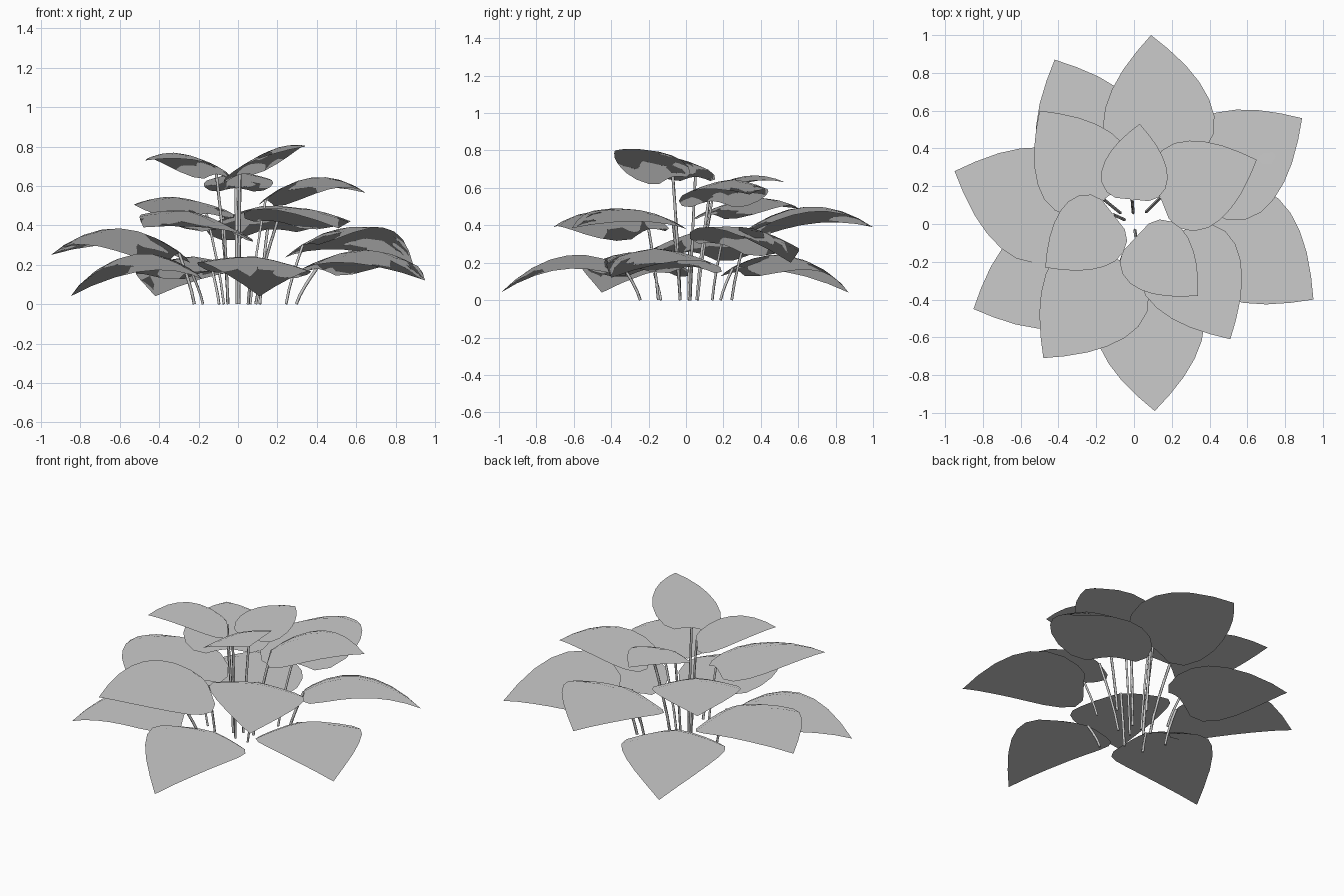
import bpy
from mathutils import Vector

cube = bpy.data.objects.get("Cube")
if cube:
    bpy.data.objects.remove(cube, do_unlink=True)


def flat_material(name, colour):
    mat = bpy.data.materials.new(name)
    mat.use_nodes = True
    mat.diffuse_color = colour
    mat.node_tree.nodes["Principled BSDF"].inputs["Base Color"].default_value = colour
    return mat


grey = flat_material("plain grey", (0.6, 0.6, 0.6, 1))

# Blade outline: position along the midrib, half width (both per unit length)
OUTLINE = [(0, 0.22), (0.06, 0.34), (0.18, 0.42), (0.32, 0.44), (0.46, 0.41),
           (0.6, 0.345), (0.74, 0.25), (0.88, 0.125), (1, 0)]
ACROSS = [-1, -0.67, -0.33, 0, 0.33, 0.67, 1]


def add_leaf(name, base, tip, mid_z, roll, droop):
    """Arched blade through base, mid height and tip, with drooping edges."""
    base, tip = Vector(base), Vector(tip)
    along = (tip - base).to_2d()
    length = along.length
    side = Vector((-along.y, along.x)) / length
    verts, faces = [], []
    n = len(ACROSS)
    for t, width in OUTLINE[:-1]:
        rib = base.to_2d() + along * t
        z = base.z * (1 - t) * (1 - 2 * t) + mid_z * 4 * t * (1 - t) + tip.z * t * (2 * t - 1)
        for u in ACROSS:
            off = u * width * length
            edge = droop * length * abs(u) ** 1.5 * width / 0.44
            p = rib + side * off
            verts.append((p.x, p.y, z + roll * off - edge))
    rows = len(OUTLINE) - 1
    for r in range(rows - 1):
        for c in range(n - 1):
            a = r * n + c
            faces.append((a, a + 1, a + n + 1, a + n))
    # Pointed end
    verts.append(tuple(tip))
    last = (rows - 1) * n
    faces += [(last + c, last + c + 1, rows * n) for c in range(n - 1)]
    mesh = bpy.data.meshes.new(name)
    mesh.from_pydata(verts, [], [f[::-1] for f in faces])
    mesh.materials.append(grey)
    mesh.shade_smooth()
    # Upright normals give the foliage even shading
    mesh.normals_split_custom_set_from_vertices([(0, 0, 1)] * len(verts))
    bpy.context.collection.objects.link(bpy.data.objects.new(name, mesh))


def add_stem(name, base):
    """Thin stalk rising from the ground to the blade base."""
    x, y, z = base
    spread = 0.74 if z < 0.4 else 0.45
    curve = bpy.data.curves.new(name, "CURVE")
    curve.dimensions = "3D"
    curve.bevel_depth = 0.008
    curve.bevel_resolution = 0
    curve.use_fill_caps = True
    spline = curve.splines.new("POLY")
    spline.points.add(4)
    for i, point in enumerate(spline.points):
        t = i / 4
        k = spread + (1 - spread) * t ** 1.25
        point.co = (x * k, y * k, z * t, 1)
    curve.materials.append(grey)
    bpy.context.collection.objects.link(bpy.data.objects.new(name, curve))


# Blades: base, tip, height at the middle of the midrib, sideways roll, edge droop
LEAVES = {
    "low_front": ((0.07, -0.33, 0.17), (0.11, -0.99, 0.04), 0.235, -0.08, 0.08),
    "low_right": ((-0.24, -0.18, 0.17), (-0.85, -0.45, 0.04), 0.25, 0, 0.13),
    "low_back": ((-0.13, 0.25, 0.17), (-0.42, 0.87, 0.04), 0.235, 0, 0.12),
    "low_left": ((0.4, 0.03, 0.18), (0.95, -0.4, 0.12), 0.275, 0, 0.1),
    "middle_right": ((-0.3, 0.02, 0.26), (-0.95, 0.28, 0.25), 0.385, 0, 0.14),
    "middle_left": ((0.33, 0.19, 0.3), (0.89, 0.56, 0.2), 0.38, -0.2, 0.08),
    "middle_back": ((0.15, 0.33, 0.38), (0.09, 1, 0.39), 0.5, -0.13, 0.1),
    "middle_front_right": ((-0.07, -0.2, 0.38), (-0.48, -0.71, 0.39), 0.475, -0.15, 0.1),
    "middle_front_left": ((0.2, -0.07, 0.42), (0.51, -0.61, 0.385), 0.485, -0.13, 0.06),
    "high_back_right": ((-0.16, 0.13, 0.46), (-0.5, 0.6, 0.49), 0.545, 0, 0.09),
    "high_left": ((0.14, 0.14, 0.53), (0.65, 0.34, 0.565), 0.645, 0, 0.12),
    "high_back": ((-0.01, 0.13, 0.59), (0.03, 0.53, 0.63), 0.665, 0, 0.09),
    "top_right": ((-0.11, 0.05, 0.66), (-0.47, -0.23, 0.73), 0.765, 0, 0.1),
    "top_left": ((0.01, -0.07, 0.66), (0.34, -0.38, 0.8), 0.785, 0.18, 0.09),
}

for name, (base, tip, mid_z, roll, droop) in LEAVES.items():
    add_leaf(name + "_leaf", base, tip, mid_z, roll, droop)
    add_stem(name + "_stem", base)
